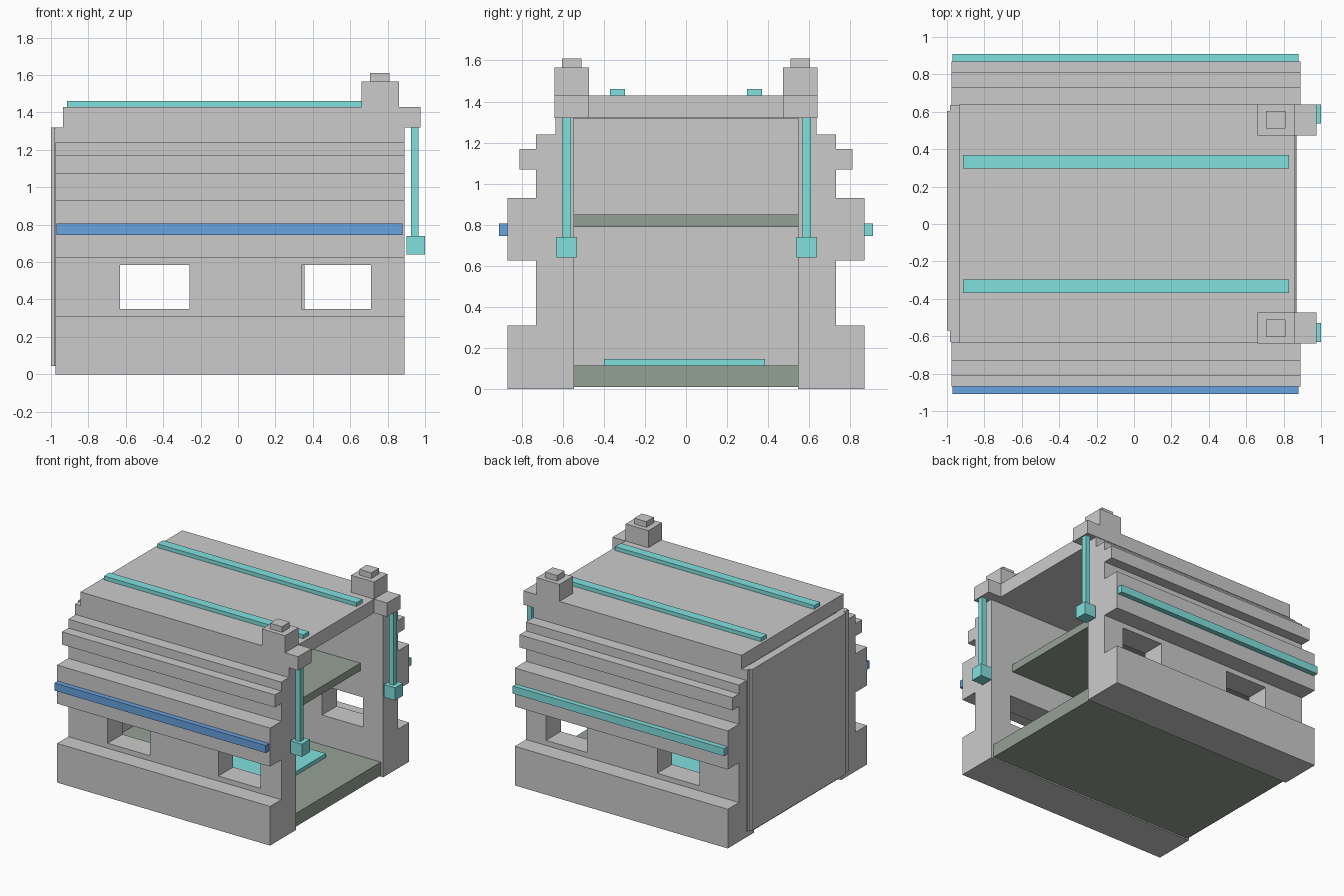
import bpy, bmesh

if "Cube" in bpy.data.objects:
    bpy.data.objects.remove(bpy.data.objects["Cube"])


def material(name, rgb):
    m = bpy.data.materials.new(name)
    m.diffuse_color = (*rgb, 1)
    m.use_nodes = True
    m.node_tree.nodes["Principled BSDF"].inputs["Base Color"].default_value = m.diffuse_color
    return m


CYAN = material("cyan_trim", (0.22, 0.75, 0.74))
BLUE = material("blue_trim", (0.14, 0.36, 0.75))
DECK = material("deck_grey_green", (0.30, 0.36, 0.30))


def finish(name, bm, mat=None):
    bmesh.ops.recalc_face_normals(bm, faces=bm.faces)
    me = bpy.data.meshes.new(name)
    bm.to_mesh(me)
    bm.free()
    ob = bpy.data.objects.new(name, me)
    bpy.context.collection.objects.link(ob)
    if mat:
        me.materials.append(mat)
    return ob


def box(name, x, y, z, mat=None):
    bm = bmesh.new()
    bmesh.ops.create_cube(bm, size=1)
    for v in bm.verts:
        v.co = [r[0] if c < 0 else r[1] for c, r in zip(v.co, (x, y, z))]
    return finish(name, bm, mat)


def side(a, b, s):
    return tuple(sorted((a * s, b * s)))


# stepped wall cross-section (distance from centre, height)
PROFILE = [(.545, 0), (.87, 0), (.87, .31), (.73, .31), (.73, .625), (.87, .625),
           (.87, .93), (.73, .93), (.73, 1.07), (.81, 1.07), (.81, 1.17),
           (.73, 1.17), (.73, 1.24), (.635, 1.24), (.635, 1.32), (.545, 1.32)]


def wall(name, s, windows):
    bm = bmesh.new()
    face = bm.faces.new([bm.verts.new((-.975, s * y, z)) for y, z in PROFILE])
    ext = bmesh.ops.extrude_face_region(bm, geom=[face], use_keep_orig=True)
    for v in ext["geom"]:
        if isinstance(v, bmesh.types.BMVert):
            v.co.x = .89
    ob = finish(name, bm)
    for i, x in enumerate(windows):
        cut = box(f"{name}_window_cutter_{i}", x, side(.4, 1.0, s), (.35, .585))
        cut.hide_render = True
        cut.hide_viewport = True
        cut.display_type = 'WIRE'
        mod = ob.modifiers.new("window", 'BOOLEAN')
        mod.operation = 'DIFFERENCE'
        mod.solver = 'EXACT'
        mod.object = cut


# side walls with windows
wall("front_wall", -1, [(-.63, -.26), (.34, .71)])
wall("back_wall", 1, [(-.63, -.26), (.355, .715)])

# closed end panel, roof, floors
box("end_frame", (-.985, -.935), (-.63, .635), (.045, 1.318))
box("end_panel", (-1, -.945), (-.57, .605), (.045, 1.32))
box("roof", (-.935, .86), (-.635, .64), (1.32, 1.43))
box("floor", (-.96, .87), (-.545, .545), (.01, .115), DECK)
box("upper_shelf", (-.935, .69), (-.545, .545), (.79, .85), DECK)
box("floor_plate", (-.5, .5), (-.4, .385), (.115, .145), CYAN)

# mirrored trim, corner posts and hanging lamps
for s, label in ((-1, "front"), (1, "back")):
    box(f"{label}_rail", (-.97, .88), side(.87, .91, s), (.745, .805),
        BLUE if s < 0 else CYAN)
    box(f"{label}_roof_strip", (-.915, .83), side(.298, .37, s), (1.43, 1.46), CYAN)
    box(f"{label}_bracket", (.855, .975), side(.473, .64, s), (1.32, 1.43))
    box(f"{label}_post", (.66, .86), side(.473, .64, s), (1.32, 1.565))
    box(f"{label}_post_cap", (.705, .81), side(.51, .605, s), (1.565, 1.61))
    c = .58 if s < 0 else -.588
    c = s * abs(c)
    box(f"{label}_lamp_rod", (.925, .965), (c - .021, c + .021), (.74, 1.32), CYAN)
    box(f"{label}_lamp", (.9, 1.0), (c - .05, c + .05), (.64, .74), CYAN)
